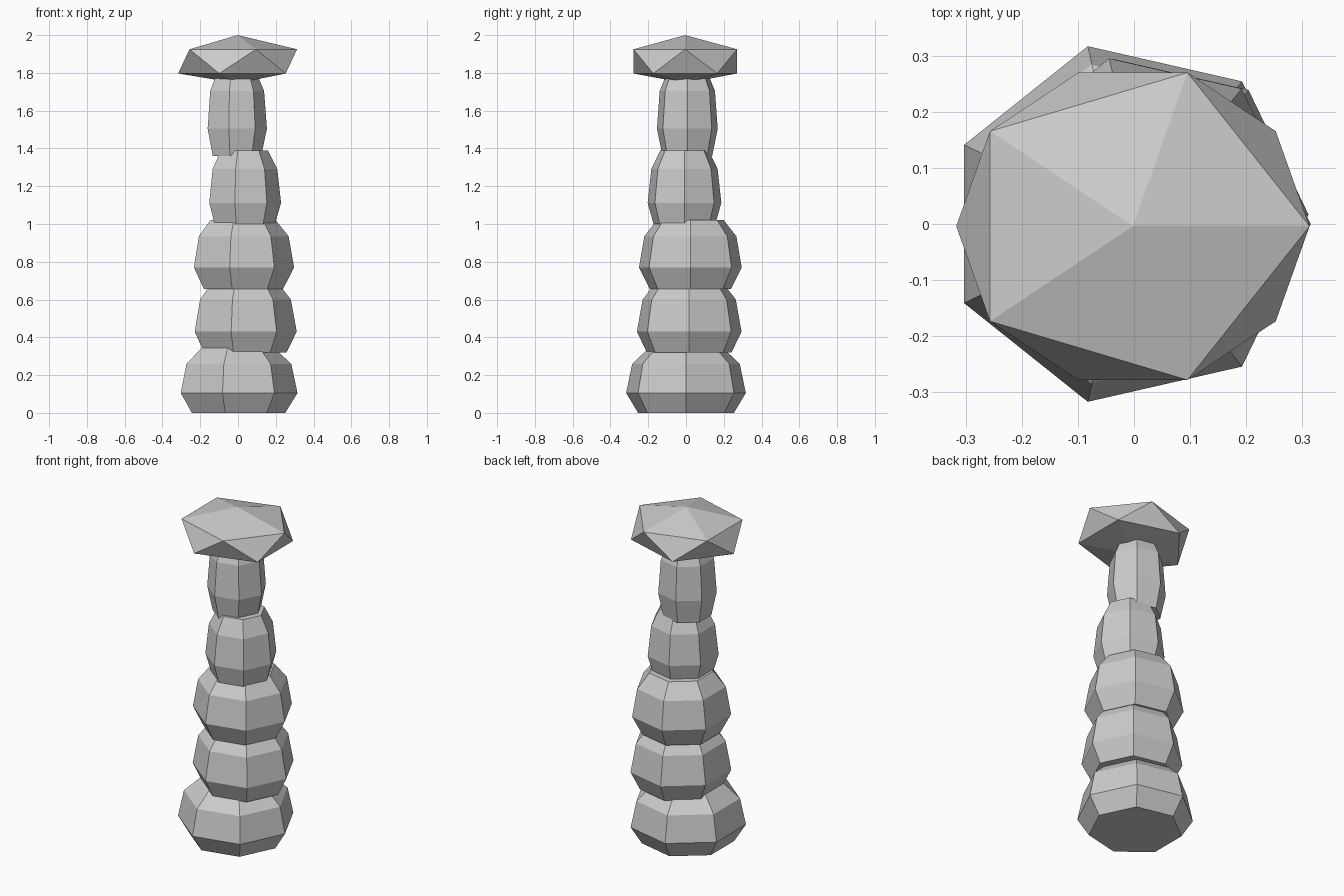
import bpy
import bmesh
import math

cube = bpy.data.objects.get("Cube")
if cube:
    bpy.data.objects.remove(cube, do_unlink=True)

# One plain stone colour
GREY = (0.6, 0.6, 0.6, 1)
stone = bpy.data.materials.new("pale grey stone")
stone.use_nodes = True
stone.diffuse_color = GREY
stone.node_tree.nodes["Principled BSDF"].inputs["Base Color"].default_value = GREY


def finish(bm, name, location):
    bmesh.ops.recalc_face_normals(bm, faces=bm.faces)
    mesh = bpy.data.meshes.new(name)
    bm.to_mesh(mesh)
    bm.free()
    mesh.materials.append(stone)
    obj = bpy.data.objects.new(name, mesh)
    obj.location = location
    bpy.context.collection.objects.link(obj)


def drum(name, x, y, profile, sides=7):
    """Faceted stone drum, lofted through (radius, height) rings."""
    bm = bmesh.new()
    rings = []
    for radius, z in profile:
        angles = [math.tau * i / sides for i in range(sides)]
        rings.append([bm.verts.new((radius * math.cos(a), radius * math.sin(a), z))
                      for a in angles])
    for low, high in zip(rings, rings[1:]):
        for i in range(sides):
            j = (i + 1) % sides
            bm.faces.new((low[i], low[j], high[j], high[i]))
    bm.faces.new(rings[0][::-1])
    bm.faces.new(rings[-1])
    finish(bm, name, (x, y, 0))


# Stacked drums, slightly off centre from one another
drum("base_drum", -0.01, 0.0,
     [(0.26, 0), (0.325, 0.105), (0.292, 0.26), (0.2, 0.345)])
drum("lower_drum", 0.027, 0.017,
     [(0.23, 0.32), (0.284, 0.43), (0.253, 0.6), (0.206, 0.66)])
drum("middle_drum", 0.018, 0.023,
     [(0.22, 0.655), (0.279, 0.77), (0.25, 0.935), (0.18, 1.022)])
drum("upper_drum", 0.028, -0.008,
     [(0.168, 1.0), (0.2, 1.112), (0.18, 1.292), (0.132, 1.388)])
drum("neck_drum", -0.012, 0.007,
     [(0.135, 1.36), (0.165, 1.505), (0.15, 1.705), (0.11, 1.8)])

# Flattened icosahedron capstone with its own ring heights
bm = bmesh.new()
bmesh.ops.create_icosphere(bm, subdivisions=1, radius=1)
for v in bm.verts:
    if abs(v.co.z) > 0.9:
        z = 2.0 if v.co.z > 0 else 1.745
    else:
        z = 1.925 if v.co.z > 0 else 1.797
    v.co = (v.co.x * 0.352, v.co.y * 0.322, z)
finish(bm, "capstone", (-0.002, -0.004, 0))
